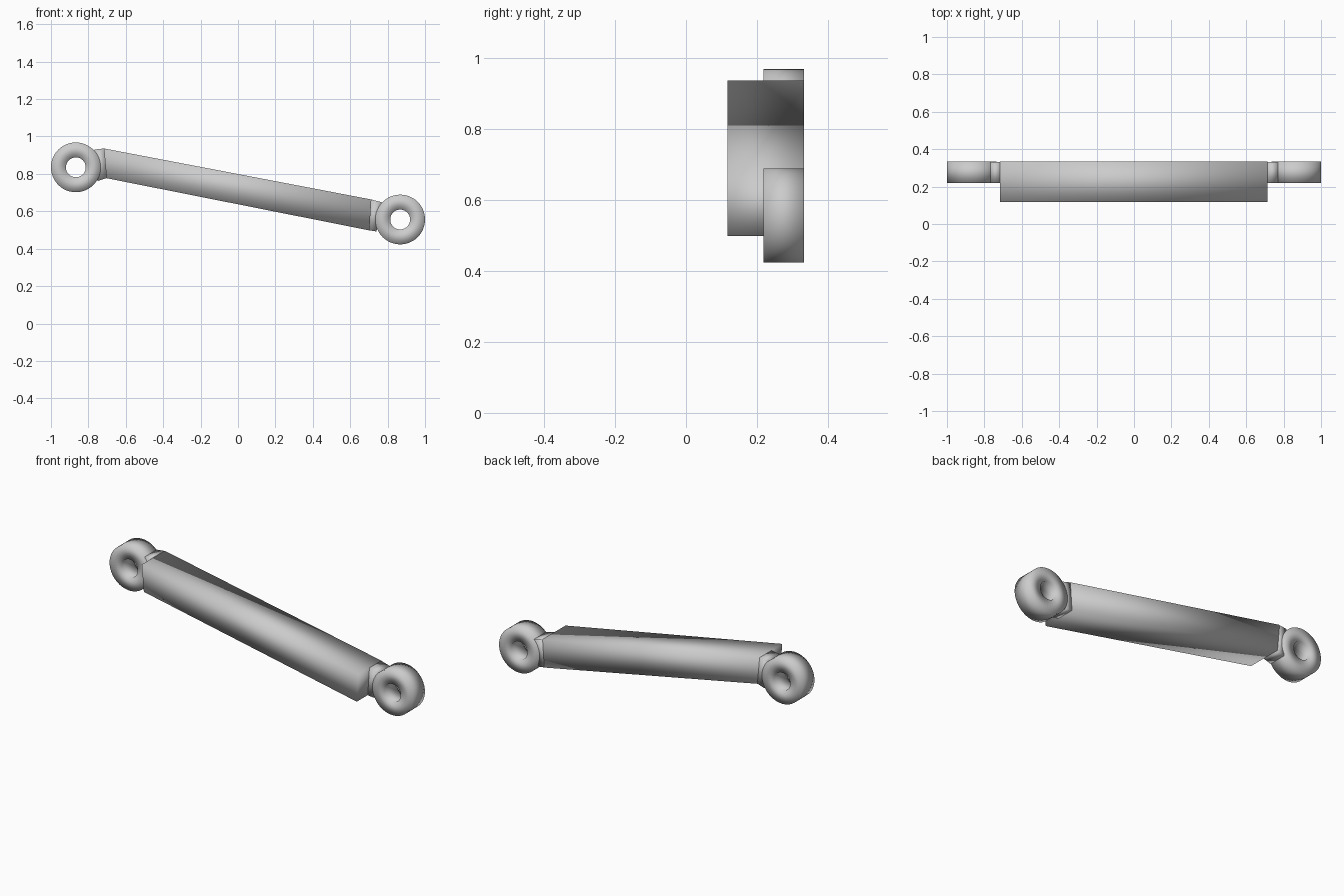
import bpy
import bmesh
from math import cos, sin, tau

cube = bpy.data.objects.get("Cube")
if cube:
    bpy.data.objects.remove(cube, do_unlink=True)

BACK, EYE_FRONT, BAR_FRONT = 0.333, 0.218, 0.117
OUTER, INNER, SIDES = 0.133, 0.053, 48


def finish(bm, name):
    bmesh.ops.recalc_face_normals(bm, faces=bm.faces)
    for face in bm.faces:
        face.smooth = True
    mesh = bpy.data.meshes.new(name)
    bm.to_mesh(mesh)
    bm.free()
    obj = bpy.data.objects.new(name, mesh)
    bpy.context.collection.objects.link(obj)
    return obj


def plate(name, outline, front, back):
    """Extrude an x-z outline along y."""
    bm = bmesh.new()
    face = bm.faces.new([bm.verts.new((x, front, z)) for x, z in outline])
    grown = bmesh.ops.extrude_face_region(bm, geom=[face])["geom"]
    verts = [v for v in grown if isinstance(v, bmesh.types.BMVert)]
    bmesh.ops.translate(bm, verts=verts, vec=(0, back - front, 0))
    return finish(bm, name)


def eye(name, cx, cz):
    """Thick ring with a through hole along y."""
    bm = bmesh.new()
    section = [(OUTER, EYE_FRONT), (OUTER, BACK), (INNER, BACK), (INNER, EYE_FRONT)]
    loops = []
    for i in range(SIDES):
        a = tau * i / SIDES
        loops.append([bm.verts.new((cx + r * cos(a), y, cz + r * sin(a)))
                      for r, y in section])
    for i in range(SIDES):
        here, there = loops[i], loops[(i + 1) % SIDES]
        for j in range(4):
            k = (j + 1) % 4
            bm.faces.new((here[j], here[k], there[k], there[j]))
    return finish(bm, name)


# Sloping bar
right_top, right_low = (0.713, 0.663), (0.702, 0.498)
left_top, left_low = (-0.717, 0.936), (-0.703, 0.777)
plate("bar", [left_low, right_low, right_top, left_top], BAR_FRONT, BACK)

# Short necks between the bar and the eyes
plate("upper_neck", [left_low, left_top, (-0.767, 0.93), (-0.75, 0.762)],
      EYE_FRONT + 0.002, BACK - 0.002)
plate("lower_neck", [right_top, right_low, (0.74, 0.492), (0.773, 0.647)],
      EYE_FRONT + 0.002, BACK - 0.002)

# Mounting eyes
eye("upper_eye", -0.867, 0.835)
eye("lower_eye", 0.867, 0.556)
